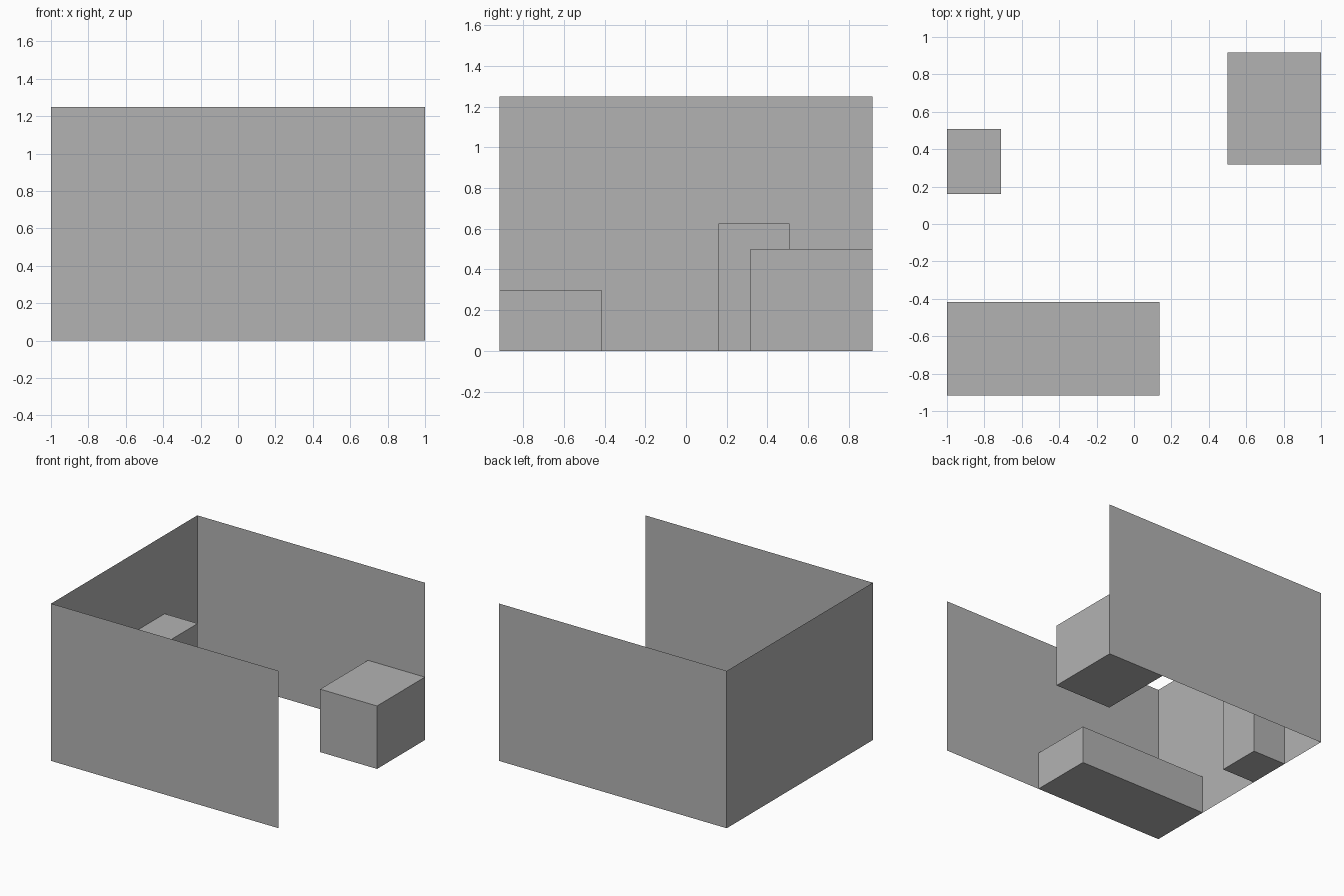
import bpy
import bmesh
from mathutils import Vector

if "Cube" in bpy.data.objects:
    bpy.data.objects.remove(bpy.data.objects["Cube"], do_unlink=True)

X, Y, HEIGHT = 1.0, 0.917, 1.25

# Single plain grey for the whole room
grey = bpy.data.materials.new("plain_grey")
grey.use_nodes = True
colour = (0.45, 0.45, 0.45, 1)
grey.diffuse_color = colour
grey.node_tree.nodes["Principled BSDF"].inputs["Base Color"].default_value = colour


def finish(name, bm):
    mesh = bpy.data.meshes.new(name)
    bm.to_mesh(mesh)
    bm.free()
    mesh.materials.append(grey)
    obj = bpy.data.objects.new(name, mesh)
    bpy.context.collection.objects.link(obj)


def block(name, low, high):
    """Box spanning two opposite corners."""
    bm = bmesh.new()
    low, high = Vector(low), Vector(high)
    bmesh.ops.create_cube(bm, size=1)
    bmesh.ops.scale(bm, vec=high - low, verts=bm.verts)
    bmesh.ops.translate(bm, vec=(low + high) / 2, verts=bm.verts)
    finish(name, bm)


# Thin walls: a U-shaped plan extruded upward, open on the left side
bm = bmesh.new()
plan = [bm.verts.new((x, y, 0)) for x, y in ((X, -Y), (-X, -Y), (-X, Y), (X, Y))]
edges = [bm.edges.new(pair) for pair in zip(plan, plan[1:])]
raised = bmesh.ops.extrude_edge_only(bm, edges=edges)["geom"]
bmesh.ops.translate(bm, vec=(0, 0, HEIGHT),
                    verts=[v for v in raised if isinstance(v, bmesh.types.BMVert)])
bmesh.ops.recalc_face_normals(bm, faces=bm.faces)
finish("room_walls", bm)

# Furniture blocks standing against the walls
block("low_bench", (-X, -Y, 0), (0.135, -0.416, 0.3))
block("side_cabinet", (-X, 0.16, 0), (-0.71, 0.508, 0.625))
block("corner_chest", (0.5, 0.317, 0), (X, Y, 0.5))
